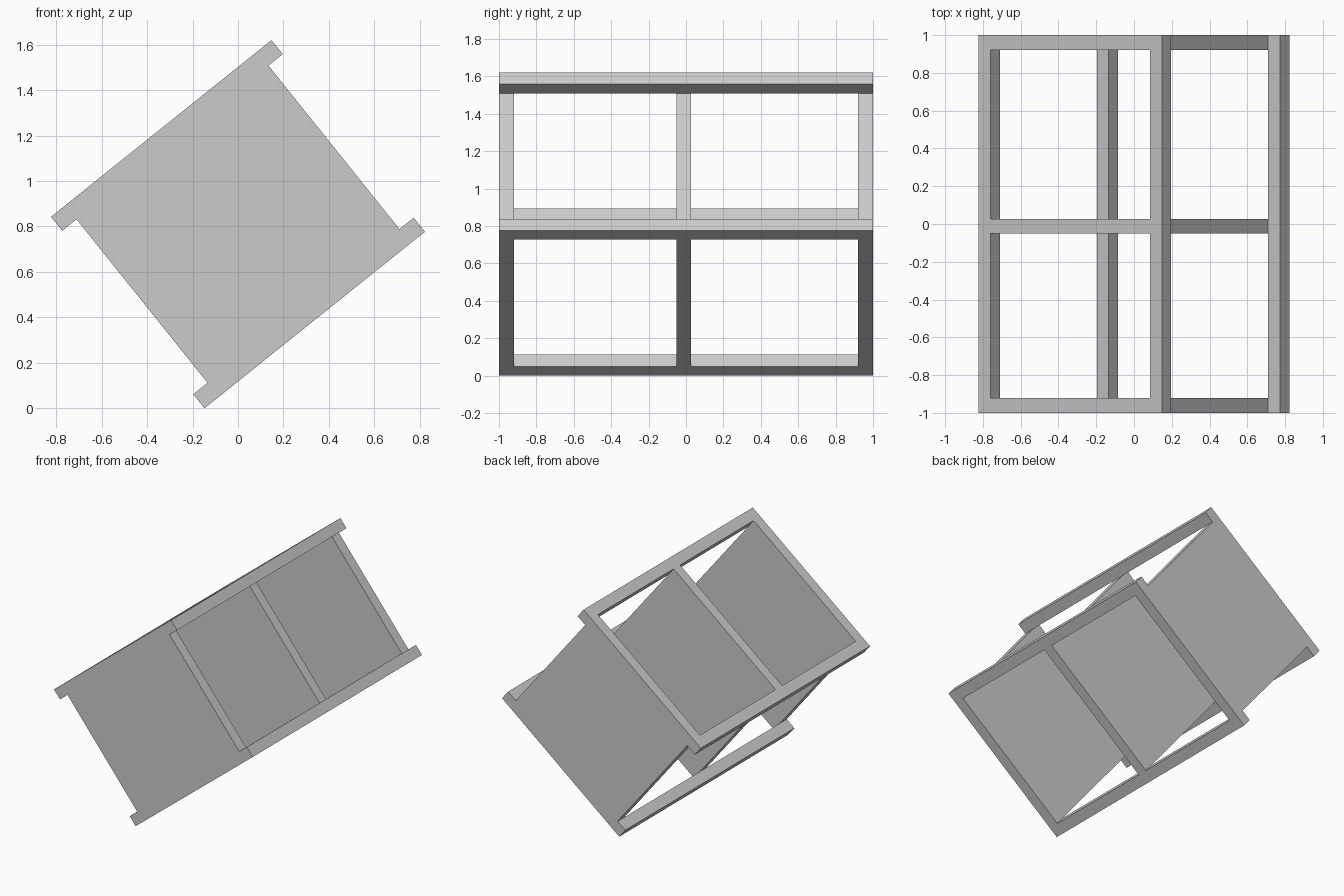
import bpy, bmesh, math
from mathutils import Matrix

if "Cube" in bpy.data.objects:
    bpy.data.objects.remove(bpy.data.objects["Cube"])

# Local layout: x across the frame, y along the length, z between the two frames
U = [-0.6215, -0.541, 0.541, 0.6215]
Y = [-1.0, -0.92, -0.051, 0.026, 0.92, 1.0]
INNER, OUTER = 0.461, 0.54
TILT = Matrix.Translation((0, 0, 0.81)) @ Matrix.Rotation(-math.radians(38.7), 4, 'Y')


def finish(name, bm):
    bmesh.ops.recalc_face_normals(bm, faces=bm.faces)
    bm.transform(TILT)
    mesh = bpy.data.meshes.new(name)
    bm.to_mesh(mesh)
    bm.free()
    obj = bpy.data.objects.new(name, mesh)
    bpy.context.collection.objects.link(obj)


def window_frame(name, z0, z1):
    # Flat grid with two cells left open, extruded to thickness
    bm = bmesh.new()
    grid = [[bm.verts.new((u, y, z0)) for y in Y] for u in U]
    for i in range(3):
        for j in range(5):
            if i == 1 and j in (1, 3):
                continue
            bm.faces.new((grid[i][j], grid[i + 1][j], grid[i + 1][j + 1], grid[i][j + 1]))
    ext = bmesh.ops.extrude_face_region(bm, geom=bm.faces[:], use_keep_orig=True)
    verts = [g for g in ext["geom"] if isinstance(g, bmesh.types.BMVert)]
    bmesh.ops.translate(bm, verts=verts, vec=(0, 0, z1 - z0))
    finish(name, bm)


def panel(name, y0, y1):
    bm = bmesh.new()
    size = Matrix.Diagonal((U[2] - U[1], y1 - y0, 2 * INNER, 1))
    bmesh.ops.create_cube(bm, size=1, matrix=Matrix.Translation((0, (y0 + y1) / 2, 0)) @ size)
    finish(name, bm)


# Upper and lower open frames
window_frame("upper_frame", INNER, OUTER)
window_frame("lower_frame", -OUTER, -INNER)

# Solid upright panels joining the frames
panel("front_panel", Y[0], Y[1])
panel("middle_panel", Y[2], Y[3])
panel("back_panel", Y[4], Y[5])
